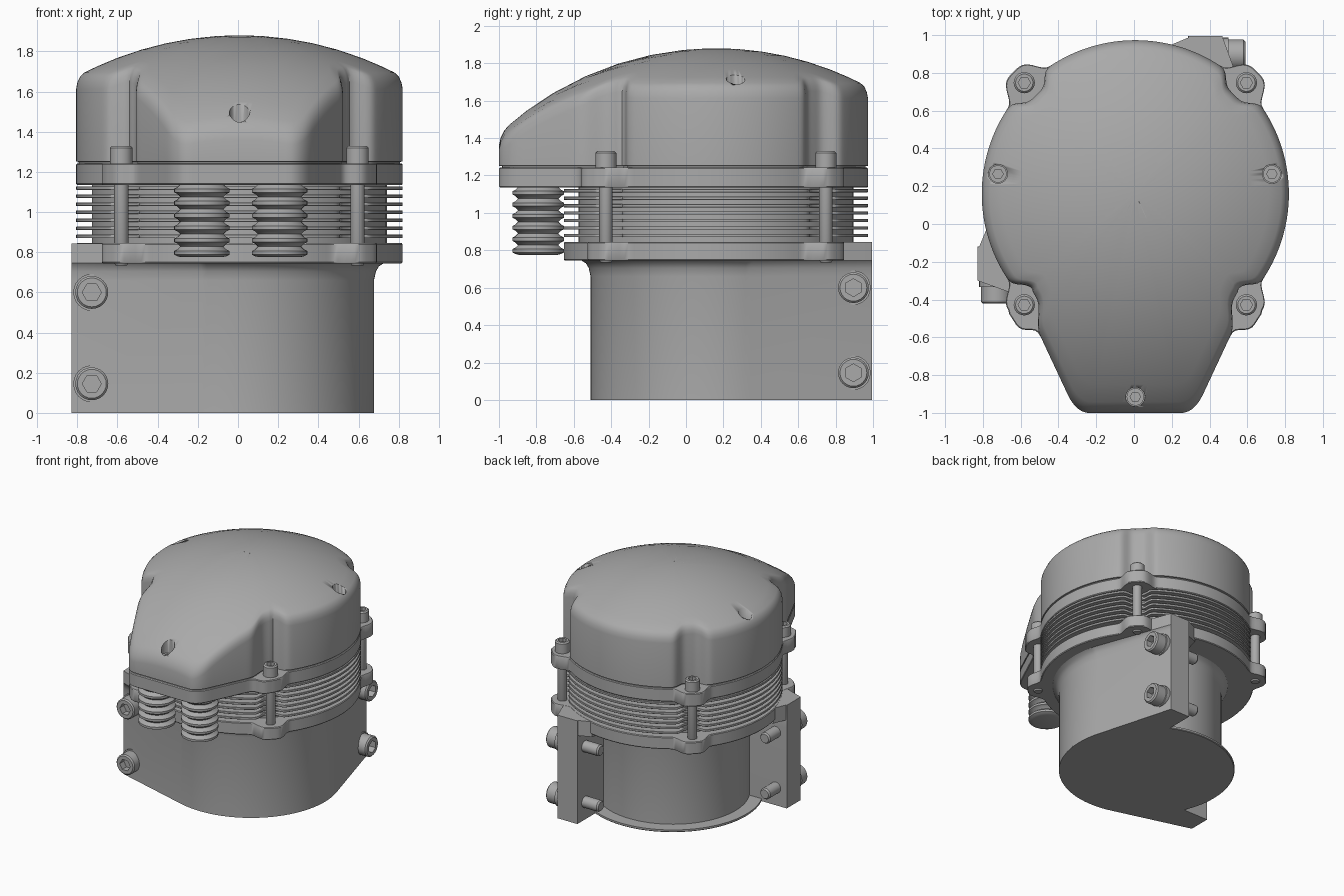
import bpy, bmesh, math
from mathutils import Vector, Matrix

cube = bpy.data.objects.get("Cube")
if cube:
    bpy.data.objects.remove(cube, do_unlink=True)

gray = bpy.data.materials.new("cast_gray")
gray.use_nodes = True
gray.diffuse_color = (0.4, 0.4, 0.4, 1)
gray.node_tree.nodes["Principled BSDF"].inputs["Base Color"].default_value = (0.4, 0.4, 0.4, 1)

CX, CY = 0.007, 0.16          # axis of the round parts
CENTER = Matrix.Translation((CX, CY, 0))
TAU = math.tau
R = 0.813
STUD = 0.588
N = 288


def loft(name, rows, matrix=CENTER):
    """Closed solid through rows of points, first and last row capped."""
    bm = bmesh.new()
    rings = [[bm.verts.new(p) for p in row] for row in rows]
    n = len(rows[0])
    for a, b in zip(rings, rings[1:]):
        for i in range(n):
            j = (i + 1) % n
            bm.faces.new((a[i], a[j], b[j], b[i]))
    bm.faces.new(rings[0][::-1])
    bm.faces.new(rings[-1])
    bmesh.ops.recalc_face_normals(bm, faces=bm.faces)
    mesh = bpy.data.meshes.new(name)
    bm.to_mesh(mesh)
    bm.free()
    ob = bpy.data.objects.new(name, mesh)
    bpy.context.collection.objects.link(ob)
    ob.matrix_world = matrix
    mesh.materials.append(gray)
    bpy.ops.object.select_all(action='DESELECT')
    bpy.context.view_layer.objects.active = ob
    ob.select_set(True)
    bpy.ops.object.shade_smooth_by_angle(angle=math.radians(32))
    return ob


def circle(r, z, n=24):
    return [(r * math.cos(TAU * i / n), r * math.sin(TAU * i / n), z) for i in range(n)]


def hexagon(r, z, n=24):
    pts = []
    for i in range(n):
        t = TAU * i / n
        k = r / math.cos(t % (TAU / 6) - TAU / 12)
        pts.append((k * math.cos(t), k * math.sin(t), z))
    return pts


def lathe(name, profile, matrix, n=24):
    return loft(name, [circle(r, z, n) for r, z in profile], matrix)


def smooth_max(a, b, k):
    h = max(k - abs(a - b), 0) / k
    return max(a, b) + h * h * k / 4


def outline(bump=0.0, width=0.13, nose=True, radius=R):
    """Round outline with a tapered nose and a lug or notch at each stud."""
    pts = []
    for i in range(N):
        t = TAU * i / N
        ux, uy = math.cos(t), math.sin(t)
        r = radius
        if nose and uy < -0.69:
            side = 0.775 / (0.906 * abs(ux) - 0.424 * uy)
            r = smooth_max(r, -smooth_max(-side, 1.16 / uy, 0.1), 0.03)
        phi = (t % (TAU / 4)) - TAU / 8
        r += bump * math.exp(-(phi / width) ** 4)
        pts.append((r * ux, r * uy))
    return pts


def prism(name, pts, z0, z1, matrix=CENTER, edge=0.006):
    def row(f, z):
        return [(x * f, y * f, z) for x, y in pts]
    return loft(name, [row(1 - edge, z0), row(1, z0 + edge), row(1, z1 - edge), row(1 - edge, z1)], matrix)


# Domed cover
def dome(x, y):
    return 0.18 + math.sqrt(1.7 ** 2 - x * x - y * y)


shape = outline(-0.072)
rows = [[(x * 0.985, y * 0.985, 1.235) for x, y in shape],
        [(x * 0.985, y * 0.985, 1.25) for x, y in shape],
        [(x, y, 1.252) for x, y in shape]]
for f, drop in ((1, 0.06), (0.992, 0.03), (0.975, 0.008), (0.95, 0), (0.87, 0),
                (0.75, 0), (0.6, 0), (0.45, 0), (0.3, 0), (0.15, 0), (0.04, 0)):
    rows.append([(x * f, y * f, dome(x * f, y * f) - drop) for x, y in shape])
cover = loft("domed_cover", rows)

# Recessed cover screws
for i, (x, y) in enumerate(((-0.727, 0.105), (0.723, 0.105), (0, -1.075))):
    z = dome(x, y)
    place = CENTER @ Matrix.Translation((x, y, 0))
    cutter = lathe("screw_hole_cutter", [(0.05, z - 0.13), (0.05, z + 0.2)], place)
    cutter.hide_render = True
    mod = cover.modifiers.new("screw_hole", 'BOOLEAN')
    mod.operation = 'DIFFERENCE'
    mod.solver = 'EXACT'
    mod.object = cutter
    bpy.context.view_layer.objects.active = cover
    bpy.ops.object.modifier_apply(modifier=mod.name)
    bpy.data.objects.remove(cutter, do_unlink=True)
    loft("cover_screw_%d" % i, [circle(0.046, z - 0.135), circle(0.046, z - 0.07), hexagon(0.024, z - 0.07),
                                hexagon(0.024, z - 0.1)], place)

# Flanges, finned core
prism("upper_flange", outline(0.1), 1.135, 1.242)
prism("lower_flange", outline(0.1, nose=False), 0.745, 0.845)
lathe("fin_core", [(0.735, 0.84), (0.735, 1.14)], CENTER, 96)
fin = outline(-0.065, 0.1, nose=False)
for i in range(7):
    z = 0.87 + 0.04 * i
    prism("cooling_fin_%d" % i, fin, z, z + 0.018, edge=0.002)


def cap_bolt(name, matrix, r, head, shaft_r, shaft):
    """Socket head bolt: head above local zero, shaft below."""
    loft(name, [circle(shaft_r * 0.8, -shaft), circle(shaft_r, -shaft + 0.012), circle(shaft_r, 0),
                circle(r, 0), circle(r, head - 0.01), circle(r - 0.01, head),
                hexagon(r * 0.5, head), hexagon(r * 0.5, head * 0.5)], matrix)


# Corner studs
for sx in (-1, 1):
    for sy in (-1, 1):
        place = CENTER @ Matrix.Translation((sx * STUD, sy * STUD, 1.24))
        name = ("back" if sy > 0 else "front") + ("_left" if sx > 0 else "_right") + "_stud"
        cap_bolt(name, place, 0.056, 0.09, 0.036, 0.505)

# Ribbed tubes beneath the nose
for name, x in (("right_ribbed_tube", -0.18), ("left_ribbed_tube", 0.207)):
    profile = [(0.1, 0.775)]
    for i in range(6):
        z = 0.78 + 0.062 * i
        profile += [(0.122, z), (0.138, z + 0.008), (0.138, z + 0.026), (0.122, z + 0.034), (0.108, z + 0.048)]
    profile.append((0.108, 1.15))
    lathe(name, profile, Matrix.Translation((x, -0.79, 0)), 32)


# Lower body: round front, tangent walls to two mounting plates, recessed back
def arc(r, start, end, n):
    return [(r * math.cos(math.radians(start + (end - start) * i / n)),
             r * math.sin(math.radians(start + (end - start) * i / n))) for i in range(n + 1)]


def swap(p):
    return (-p[1], -p[0])


tip, inner = (-0.835, -0.46), (-0.835, -0.28)
body = arc(0.67, 254, 376, 48) + [swap(tip), swap(inner)] + arc(0.57, 60.8, 209.2, 48) + [inner, tip]


def flare(amount, z):
    row = []
    for x, y in body:
        r = math.hypot(x, y)
        f = 1 + amount / r if r < 0.68 else 1
        row.append((x * f, y * f, z))
    return row


loft("lower_body", [flare(0, 0), flare(0, 0.66), flare(0.01, 0.705), flare(0.025, 0.73),
                    flare(0.05, 0.746), flare(0.05, 0.844)])
lathe("base_plate", [(0.665, 0), (0.67, 0.005), (0.67, 0.02)], CENTER, 96)

# Mount gussets and bolts, mirrored across the diagonal
gusset = [(-0.835, -0.3), (-0.785, -0.18), (-0.5, -0.1), (-0.5, -0.3)]
prism("right_gusset", gusset, 0.72, 0.844, edge=0)
prism("back_gusset", [swap(p) for p in gusset], 0.72, 0.844, edge=0)
for level, z in (("lower", 0.145), ("upper", 0.6)):
    front = Matrix.Translation((-0.735, -0.475, z)) @ Matrix.Rotation(math.pi / 2, 4, 'X')
    side = Matrix.Translation((0.475, 0.735, z)) @ Matrix.Rotation(math.pi / 2, 4, 'Y')
    for name, place in (("right", front), ("back", side)):
        cap_bolt("%s_%s_mount_bolt" % (name, level), CENTER @ place, 0.082, 0.107, 0.045, 0.34)
        lathe("%s_%s_washer" % (name, level), [(0.092, -0.02), (0.092, 0.018)], CENTER @ place)
